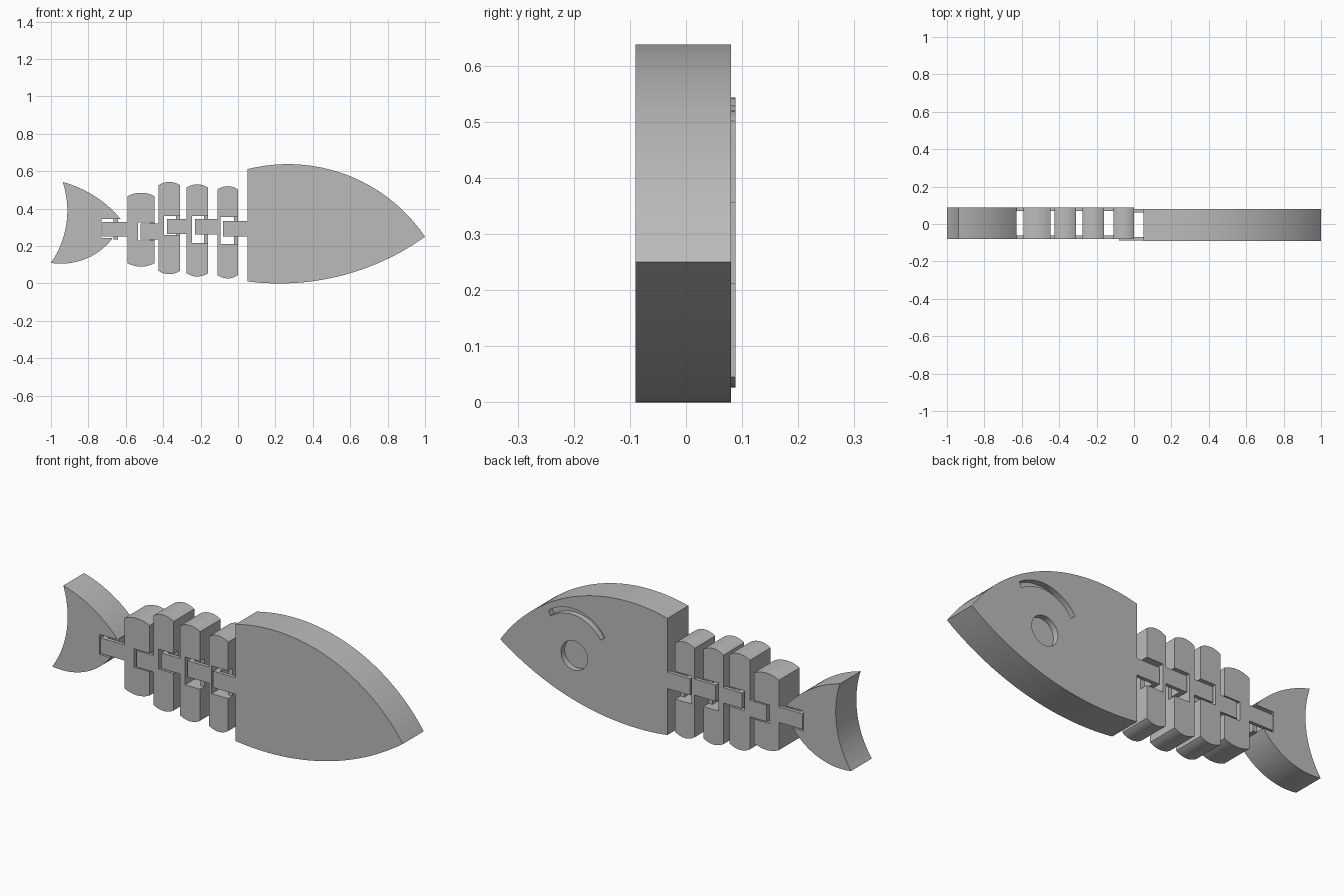
import bpy, bmesh, math
from mathutils import Vector

if "Cube" in bpy.data.objects:
    bpy.data.objects.remove(bpy.data.objects["Cube"], do_unlink=True)

GREY = (0.5, 0.5, 0.5, 1)
mat = bpy.data.materials.new("plain grey")
mat.use_nodes = True
mat.diffuse_color = GREY
mat.node_tree.nodes["Principled BSDF"].inputs["Base Color"].default_value = GREY


def arc(a, m, b, n=24):
    """Points of the circle arc from a through m to b."""
    a, m, b = Vector(a), Vector(m), Vector(b)
    d = 2 * (a.x * (m.y - b.y) + m.x * (b.y - a.y) + b.x * (a.y - m.y))
    aa, mm, bb = a.dot(a), m.dot(m), b.dot(b)
    c = Vector(((aa * (m.y - b.y) + mm * (b.y - a.y) + bb * (a.y - m.y)) / d,
                (aa * (b.x - m.x) + mm * (a.x - b.x) + bb * (m.x - a.x)) / d))
    ang = lambda p: math.atan2(p.y - c.y, p.x - c.x)
    full = 2 * math.pi
    to_m, to_b = (ang(m) - ang(a)) % full, (ang(b) - ang(a)) % full
    sweep = to_b if to_m < to_b else to_b - full
    r = (a - c).length
    return [(c.x + r * math.cos(ang(a) + sweep * i / n),
             c.y + r * math.sin(ang(a) + sweep * i / n)) for i in range(n + 1)]


def prism(name, outline, y0, y1):
    """Extrude an x-z outline from y0 to y1."""
    bm = bmesh.new()
    face = bm.faces.new([bm.verts.new((x, y0, z)) for x, z in outline])
    new = bmesh.ops.extrude_face_region(bm, geom=[face])["geom"]
    bmesh.ops.translate(bm, vec=(0, y1 - y0, 0),
                        verts=[v for v in new if isinstance(v, bmesh.types.BMVert)])
    bmesh.ops.recalc_face_normals(bm, faces=bm.faces)
    me = bpy.data.meshes.new(name)
    bm.to_mesh(me)
    bm.free()
    me.materials.append(mat)
    ob = bpy.data.objects.new(name, me)
    bpy.context.collection.objects.link(ob)
    return ob


def box(name, x0, x1, y0, y1, z0, z1):
    return prism(name, [(x0, z0), (x1, z0), (x1, z1), (x0, z1)], y0, y1)


def select(ob):
    bpy.ops.object.select_all(action='DESELECT')
    ob.select_set(True)
    bpy.context.view_layer.objects.active = ob


def cut(ob, cutter):
    mod = ob.modifiers.new("cut", 'BOOLEAN')
    mod.operation = 'DIFFERENCE'
    mod.solver = 'EXACT'
    mod.object = cutter
    select(ob)
    bpy.ops.object.modifier_apply(modifier=mod.name)
    bpy.data.objects.remove(cutter, do_unlink=True)


def smooth(ob):
    select(ob)
    bpy.ops.object.shade_smooth_by_angle(angle=math.radians(30))


def link(name, start, end, z0, z1, front, back):
    """U-shaped hook: two flush arms joined by a bar at the far end."""
    t = 0.018
    outline = [(start, front), (start, front + t), (end + 0.025, front + t),
               (end + 0.025, back - t), (start, back - t), (start, back),
               (end, back), (end, front)]
    ob = prism(name, outline, 0, z1 - z0)
    for v in ob.data.vertices:
        v.co = (v.co.x, v.co.z, z0 + v.co.y)
    ob.data.flip_normals()


# Head with eye and brow recesses on its back face
HF, HB = -0.09, 0.08
upper = arc((0.05, 0.611), (0.27, 0.638), (1, 0.25), 40)
lower = arc((1, 0.25), (0.62, 0.061), (0.05, 0.011), 40)
head = prism("head", upper + lower[1:], HF, HB)
eye = [(0.58 + 0.075 * math.cos(i * math.pi / 20),
        0.278 + 0.075 * math.sin(i * math.pi / 20)) for i in range(40)]
cut(head, prism("eye_cutter", eye, HB - 0.03, 0.2))
outer = arc((0.725, 0.473), (0.58, 0.517), (0.405, 0.415))
inner = arc((0.43, 0.397), (0.58, 0.486), (0.715, 0.445))
cut(head, prism("brow_cutter", outer + inner, HB - 0.03, 0.2))
smooth(head)
link("head_link", 0.05, -0.08, 0.25, 0.335, -0.088, 0.08)

# Ribs: left, right, bottom, top, window left, window bottom, window top
F, B = -0.08, 0.088
ribs = [(-0.11, 0.0, 0.027, 0.52, -0.094, 0.212, 0.355),
        (-0.275, -0.16, 0.037, 0.53, -0.245, 0.217, 0.36),
        (-0.425, -0.31, 0.05, 0.543, -0.395, 0.258, 0.36),
        (-0.59, -0.447, 0.09, 0.485, -0.535, 0.23, 0.325)]
link_z = [(0.262, 0.345), (0.265, 0.345), (0.235, 0.32), (0.25, 0.33)]
link_end = [r[4] + 0.015 for r in ribs[1:]] + [-0.725]

for i, (x0, x1, z0, z1, wx, wz0, wz1) in enumerate(ribs):
    n, mid, dip = i + 1, (x0 + x1) / 2, 0.018
    outline = (arc((x0, z1 - dip), (mid, z1), (x1, z1 - dip), 14)
               + arc((x1, z0 + dip), (mid, z0), (x0, z0 + dip), 14))
    rib = prism(f"rib_{n}", outline, F, B)
    # Through window, with the side towards the head notched around a pin
    cut(rib, box("window_cutter", wx, x1 - 0.022, -0.2, 0.2, wz0, wz1))
    cut(rib, box("front_notch", x1 - 0.04, x1 + 0.1, -0.2, -0.045, wz0, wz1))
    cut(rib, box("back_notch", x1 - 0.04, x1 + 0.1, 0.045, 0.2, wz0, wz1))
    smooth(rib)
    link(f"rib_link_{n}", x0, link_end[i], *link_z[i], F, B)

# Tail fin with a slot and pin for the last link
top = arc((-0.937, 0.542), (-0.76, 0.463), (-0.62, 0.335))
bottom = arc((-0.62, 0.335), (-0.755, 0.163), (-1, 0.11))
rear = arc((-1, 0.11), (-0.919, 0.31), (-0.937, 0.542))
tail = prism("tail", top + bottom[1:] + rear[1:-1], F, B)
cut(tail, box("slot_cutter", -0.73, -0.55, -0.2, 0.2, 0.243, 0.346))
smooth(tail)
box("tail_pin", -0.665, -0.642, -0.045, 0.05, 0.235, 0.352)
